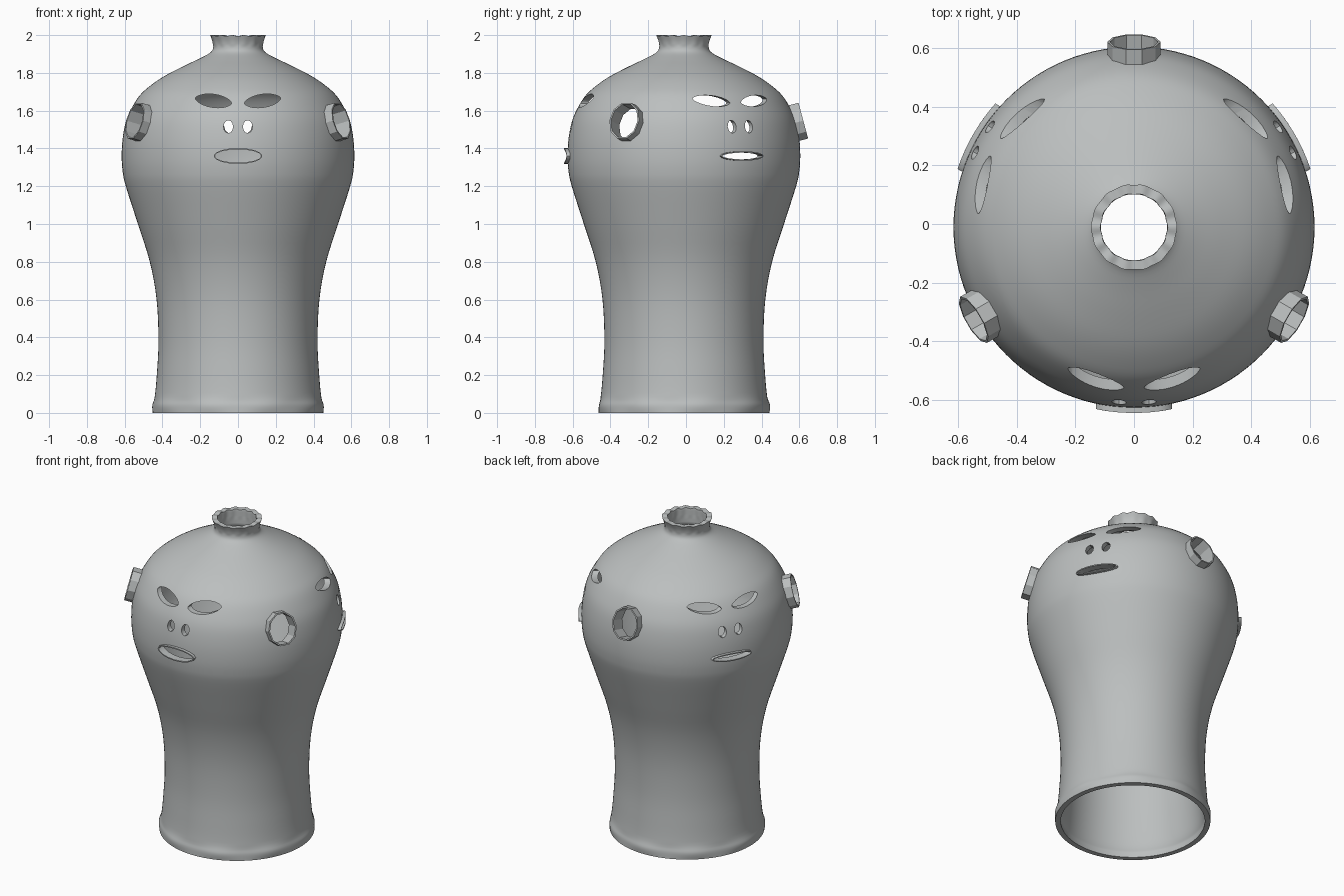
import bpy, bmesh
from math import sin, cos, pi, radians, copysign
from mathutils import Matrix, Vector

cube = bpy.data.objects.get("Cube")
if cube:
    bpy.data.objects.remove(cube, do_unlink=True)

clay = bpy.data.materials.new("grey clay")
clay.use_nodes = True
GREY = (0.5, 0.52, 0.52, 1)
clay.diffuse_color = GREY
clay.node_tree.nodes["Principled BSDF"].inputs["Base Color"].default_value = GREY

AXIS = Matrix.Translation((0, -.011, 0))  # the vase axis sits a little forward


def add_object(name, bm):
    bmesh.ops.recalc_face_normals(bm, faces=bm.faces)
    mesh = bpy.data.meshes.new(name)
    bm.to_mesh(mesh)
    bm.free()
    mesh.materials.append(clay)
    obj = bpy.data.objects.new(name, mesh)
    bpy.context.collection.objects.link(obj)
    return obj


def bridge(bm, loops, closed):
    """Join rings of vertices with quads."""
    pairs = list(zip(loops, loops[1:]))
    if closed:
        pairs.append((loops[-1], loops[0]))
    for a, b in pairs:
        n = len(a)
        for i in range(n):
            j = (i + 1) % n
            bm.faces.new((a[i], a[j], b[j], b[i]))


def outline(half_w, half_h, sides, power):
    """Ellipse outline; a power above one pinches it into a leaf."""
    pts = []
    for i in range(sides):
        a = 2 * pi * i / sides
        s = sin(a)
        pts.append((half_w * cos(a), half_h * copysign(abs(s) ** power, s)))
    return pts


def place(turn, u, r, z, pitch, roll):
    return (AXIS @ Matrix.Rotation(radians(turn), 4, 'Z') @ Matrix.Translation((u, -r, z))
            @ Matrix.Rotation(radians(pitch), 4, 'X') @ Matrix.Rotation(radians(roll), 4, 'Y'))


def prism(name, matrix, half_w, half_h, out, inn, sides=16, power=1.0, wall=0, bend=0):
    """Solid prism, or an open tube when it has a wall; bend wraps it round the vase."""
    bm = bmesh.new()
    steps = [(0, -out), (0, inn)]
    if wall:
        steps += [(wall, inn), (wall, -out)]
    loops = [[bm.verts.new(matrix @ Vector((x, y + bend * x * x, h)))
              for x, h in outline(half_w - w, half_h - w, sides, power)] for w, y in steps]
    bridge(bm, loops, bool(wall))
    if not wall:
        for loop in loops:
            bm.faces.new(loop)
    return add_object(name, bm)


def smooth(obj, angle=35):
    bpy.ops.object.select_all(action='DESELECT')
    obj.select_set(True)
    bpy.context.view_layer.objects.active = obj
    bpy.ops.object.shade_smooth_by_angle(angle=radians(angle))


# Vase wall: outer profile from foot to mouth, then a parallel inner profile
profile = [(.452, 0), (.453, .04), (.441, .085), (.43, .2), (.421, .38), (.431, .6),
           (.467, .8), (.53, 1), (.594, 1.2), (.611, 1.28), (.616, 1.36), (.611, 1.45),
           (.594, 1.54), (.565, 1.61), (.521, 1.68), (.467, 1.73), (.395, 1.78),
           (.3, 1.83), (.21, 1.873), (.15, 1.905), (.132, 1.93), (.134, 1.965), (.146, 2)]


def spline(points, steps=4):
    """Smooth curve through the profile points."""
    p = [Vector(q) for q in points]
    p = [p[0]] + p + [p[-1]]
    out = []
    for a, b, c, d in zip(p, p[1:], p[2:], p[3:]):
        for k in range(steps):
            t = k / steps
            out.append(b + t * (c - a) / 2 + t * t * (a - 2.5 * b + 2 * c - d / 2)
                       + t ** 3 * (1.5 * b - a / 2 - 1.5 * c + d / 2))
    return out + [p[-1]]


outer = spline(profile)
inner = []
for i, q in enumerate(outer):
    t = (outer[min(i + 1, len(outer) - 1)] - outer[max(i - 1, 0)]).normalized()
    z = q.y if i in (0, len(outer) - 1) else q.y + t.x * .032
    inner.append(Vector((max(q.x - max(t.y, .3) * .032, .113), min(z, 2))))
inner = [q for i, q in enumerate(inner) if i == 0 or q.y > max(w.y for w in inner[:i])]

SEG = 112
bm = bmesh.new()
loops = []
for k, q in enumerate(outer + inner[::-1]):
    ring = []
    for i in range(SEG):
        a = 2 * pi * i / SEG
        r, z = q
        if z > 1.94:  # gently fluted rim
            r += .0015 * cos(14 * a)
            z -= .003 * (1 - cos(14 * a)) * (z - 1.94) / .06
        elif z < .085 and k < len(outer):  # hand-worked foot
            r += .003 * sin(9 * a) * sin(z * pi / .085)
        ring.append(bm.verts.new(AXIS @ Vector((r * cos(a), r * sin(a), z))))
    loops.append(ring)
bridge(bm, loops, True)
vase = add_object("vase_body", bm)

# Three faces and three spouts alternate around the shoulder;
# the front face has wider openings than the other two
cutters = []
for n, (turn, eye_h, eye_roll, mouth_h) in enumerate(
        ((0, .035, 8, .036), (120, .029, 6, .019), (240, .029, 6, .019)), 1):
    for side in (-1, 1):
        cutters.append(prism("eye_cutter", place(turn, side * .13, .5, 1.652, 0, -side * eye_roll),
                             .097, eye_h, .25, .2, 20, 1.25))
        cutters.append(prism("nostril_cutter", place(turn, side * .051, .58, 1.515, 0, 0),
                             .025, .034, .15, .15, 12))
    mouth = place(turn, 0, .6, 1.36, 0, 0)
    cutters.append(prism("mouth_cutter", mouth, .123, mouth_h, .15, .15, 16))
    smooth(prism(f"lips_{n}", mouth, .129, mouth_h + .006, .034, .01, 16, wall=.007, bend=.8))
    spout = place(turn + 60, 0, .605, 1.54, -15, 0)
    cutters.append(prism("spout_cutter", spout, .083, .095, .15, .15, 10))
    smooth(prism(f"spout_{n}", spout, .091, .103, .028, .065, 10, wall=.009), 20)

for cutter in cutters:
    cutter.hide_render = True
    mod = vase.modifiers.new("opening", 'BOOLEAN')
    mod.operation = 'DIFFERENCE'
    mod.solver = 'EXACT'
    mod.object = cutter

# Bake the openings and drop the cutters
bpy.context.view_layer.update()
cut_mesh = bpy.data.meshes.new_from_object(vase.evaluated_get(bpy.context.evaluated_depsgraph_get()))
vase.modifiers.clear()
vase.data = cut_mesh
for cutter in cutters:
    bpy.data.objects.remove(cutter, do_unlink=True)
cut_mesh.materials.clear()
cut_mesh.materials.append(clay)
for poly in cut_mesh.polygons:
    poly.material_index = 0
smooth(vase)
